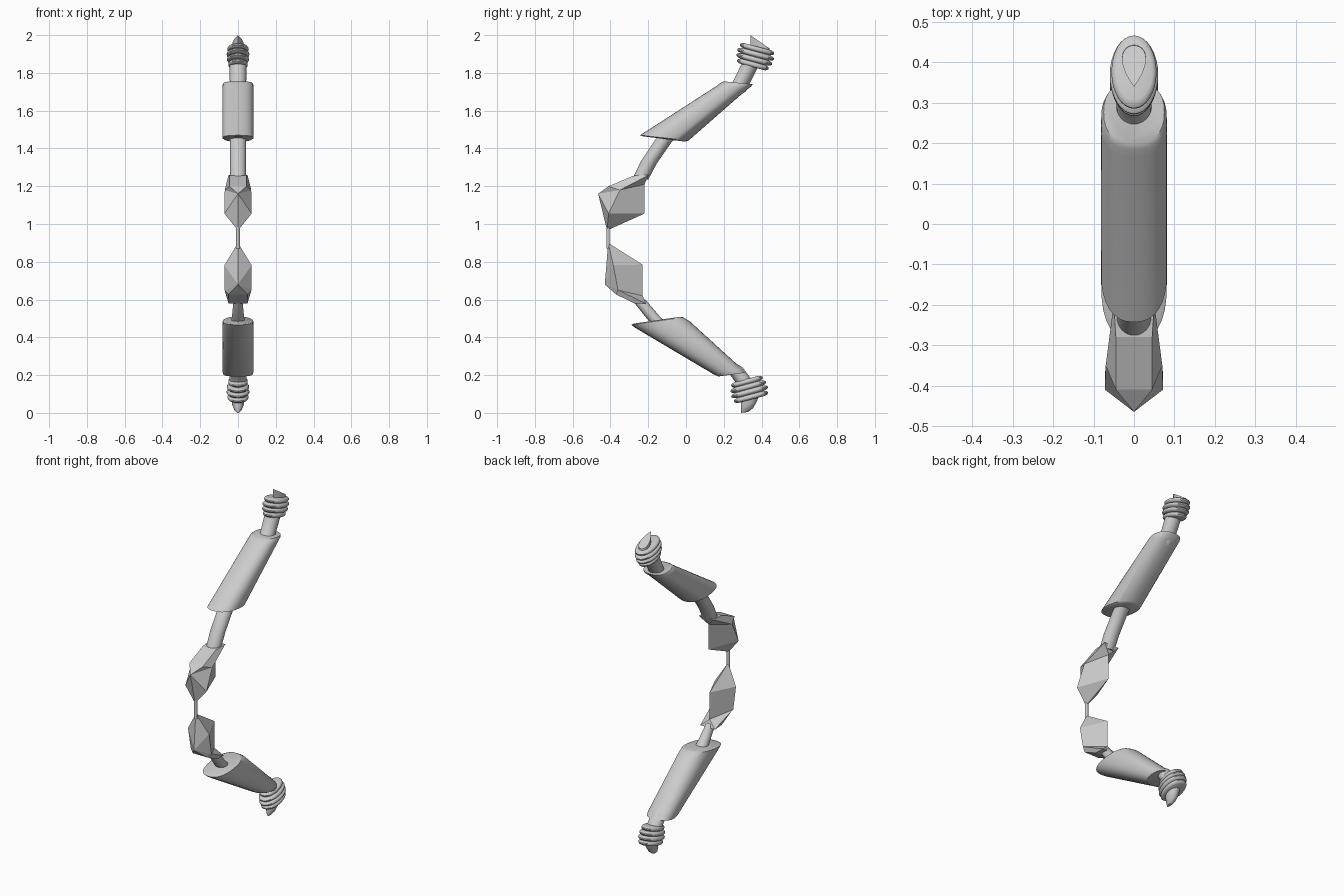
import bpy, bmesh, math

if "Cube" in bpy.data.objects:
    bpy.data.objects.remove(bpy.data.objects["Cube"])

N = 32


def finish(name, bm, smooth=True):
    bmesh.ops.remove_doubles(bm, verts=bm.verts, dist=1e-5)
    bmesh.ops.recalc_face_normals(bm, faces=bm.faces)
    me = bpy.data.meshes.new(name)
    bm.to_mesh(me)
    bm.free()
    ob = bpy.data.objects.new(name, me)
    bpy.context.collection.objects.link(ob)
    if smooth:
        bpy.ops.object.select_all(action='DESELECT')
        ob.select_set(True)
        bpy.context.view_layer.objects.active = ob
        bpy.ops.object.shade_smooth_by_angle(angle=math.radians(35))
    return ob


def loft(name, sections, power=2.0, drop=False):
    """Skin closed sections; each is (y0, z0, y1, z1, half width in x)."""
    bm = bmesh.new()
    rings = []
    for y0, z0, y1, z1, rx in sections:
        ring = []
        for i in range(N):
            t = 2 * math.pi * i / N
            c, s = math.cos(t), math.sin(t)
            u = math.copysign(abs(c) ** (2 / power), c) * 0.5 + 0.5
            x = math.copysign(abs(s) ** (2 / power), s) * rx
            if drop:
                x *= 1.2 * math.sqrt(u)
            ring.append(bm.verts.new((x, y0 + (y1 - y0) * u, z0 + (z1 - z0) * u)))
        rings.append(ring)
    for a, b in zip(rings, rings[1:]):
        for i in range(N):
            j = (i + 1) % N
            bm.faces.new((a[i], a[j], b[j], b[i]))
    bm.faces.new(rings[0])
    bm.faces.new(rings[-1])
    return finish(name, bm)


def grip(name, p):
    """Faceted wedge: half the faces are listed, the other half mirrored."""
    p = dict(p)
    for k, src in (("A", "T"), ("E", "B"), ("V", "W3")):
        p[k] = (0,) + p[src][1:]
    faces = [("C", "D", "W1"), ("C", "W1", "W2"), ("C", "W2", "B"), ("B", "W2", "W3", "T"),
             ("W1", "D", "K1"), ("W1", "K1", "K2", "W2"), ("W2", "K2", "W3"),
             ("C", "B", "E"), ("E", "B", "T", "A"), ("A", "T", "W3", "V"), ("V", "W3", "K2")]
    bm = bmesh.new()
    for sx in (1, -1):
        vs = {k: bm.verts.new((sx * x, y, z)) for k, (x, y, z) in p.items()}
        for f in faces:
            bm.faces.new([vs[k] for k in f])
    finish(name, bm, smooth=False)


def ribbed_knob(name, cy, cz, sz):
    """Four rounded ribs stacked on a tilted axis."""
    ay, az = 0.26, 0.966 * sz
    py, pz = 0.966, -0.26 * sz
    secs = []
    for k in range(4):
        size = (0.86, 0.97, 1.0, 0.93)[k]
        for f, r in ((-0.5, 0.80), (-0.36, 0.93), (-0.12, 1.0), (0.12, 1.0), (0.36, 0.93), (0.5, 0.80)):
            t = -0.056 + 0.028 * (k + 0.5 + f * 0.96)
            h, w = 0.1 * size * r, 0.06 * size * r
            y, z = cy + ay * t, cz + az * t
            secs.append((y - py * h, z - pz * h, y + py * h, z + pz * h, w))
    loft(name, secs)


# Faceted grip halves and the thin link between them
grip("upper_grip", {
    "C": (0, -0.465, 1.16), "D": (0, -0.418, 0.966), "B": (0.045, -0.41, 1.20),
    "T": (0.045, -0.28, 1.255), "W1": (0.072, -0.41, 1.055), "W2": (0.07, -0.35, 1.18),
    "W3": (0.05, -0.195, 1.26), "K1": (0, -0.22, 1.055), "K2": (0, -0.22, 1.21)})
grip("lower_grip", {
    "C": (0, -0.43, 0.68), "D": (0, -0.412, 0.90), "B": (0.05, -0.37, 0.627),
    "T": (0.05, -0.275, 0.58), "W1": (0.072, -0.385, 0.782), "W2": (0.071, -0.36, 0.65),
    "W3": (0.05, -0.21, 0.578), "K1": (0, -0.23, 0.785), "K2": (0, -0.23, 0.62)})
loft("center_link", [(-0.422, 0.87, -0.404, 0.87, 0.01), (-0.422, 1.0, -0.404, 1.0, 0.01)])

# Curved rods running through the sleeves
loft("upper_rod", [
    (-0.285, 1.235, -0.20, 1.235, 0.042), (-0.24, 1.33, -0.155, 1.32, 0.043),
    (-0.16, 1.45, -0.075, 1.435, 0.043), (0.03, 1.60, 0.10, 1.57, 0.043),
    (0.235, 1.725, 0.315, 1.70, 0.043), (0.305, 1.87, 0.385, 1.84, 0.045)])
loft("lower_rod", [
    (-0.28, 0.59, -0.215, 0.60, 0.023), (-0.20, 0.49, -0.13, 0.50, 0.034),
    (0.03, 0.33, 0.09, 0.37, 0.04), (0.235, 0.20, 0.30, 0.24, 0.043),
    (0.285, 0.13, 0.36, 0.16, 0.045)])

# Slanted sleeves on the limbs
loft("upper_sleeve", [
    (-0.225, 1.464, -0.005, 1.436, 0.072), (-0.243, 1.470, 0.014, 1.442, 0.082),
    (0.165, 1.733, 0.312, 1.703, 0.082), (0.185, 1.748, 0.345, 1.728, 0.081),
    (0.20, 1.755, 0.353, 1.740, 0.075)], power=2.4)
loft("lower_sleeve", [
    (-0.275, 0.473, -0.03, 0.509, 0.072), (-0.29, 0.466, -0.015, 0.506, 0.081),
    (-0.265, 0.448, 0.02, 0.485, 0.082), (0.15, 0.202, 0.30, 0.230, 0.082),
    (0.172, 0.193, 0.316, 0.213, 0.076)], power=2.4)

# Ribbed end knobs
ribbed_knob("upper_knob", 0.365, 1.885, 1)
ribbed_knob("lower_knob", 0.333, 0.125, -1)

# Pointed end tips
loft("upper_tip", [(0.345, 1.90, 0.445, 1.90, 0.032), (0.34, 2.0, 0.442, 1.93, 0.032)], drop=True)
loft("lower_tip", [
    (0.29, 0.09, 0.39, 0.10, 0.034), (0.29, 0.03, 0.375, 0.06, 0.031),
    (0.29, 0.010, 0.355, 0.025, 0.020), (0.292, 0.0, 0.33, 0.005, 0.008)])
